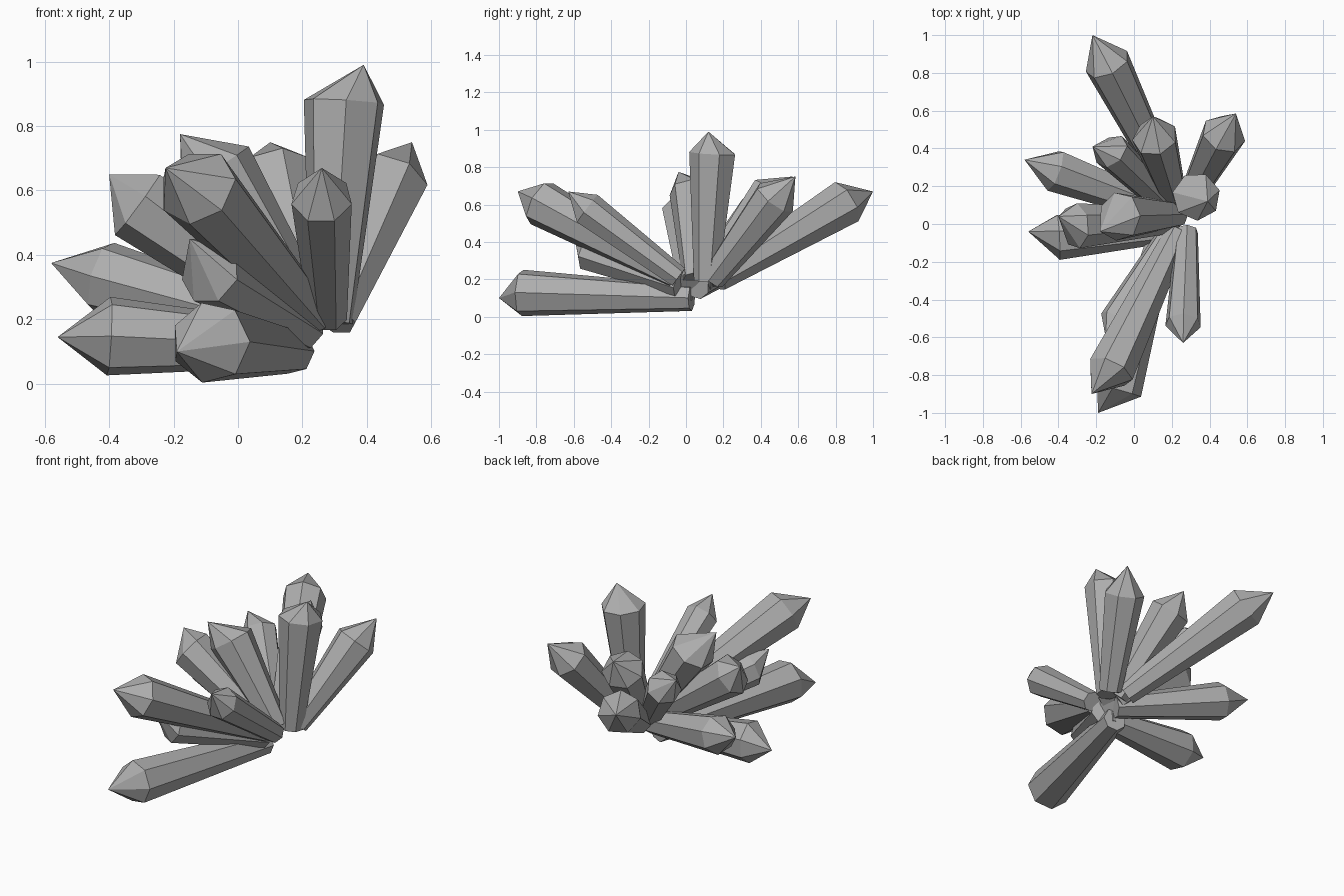
import bpy
import math
from mathutils import Vector

if "Cube" in bpy.data.objects:
    bpy.data.objects.remove(bpy.data.objects["Cube"])

SIDES = 7

stone = bpy.data.materials.new("dark_stone")
stone.diffuse_color = (.42, .42, .42, 1)
stone.use_nodes = True
stone.node_tree.nodes["Principled BSDF"].inputs["Base Color"].default_value = stone.diffuse_color


def crystal(name, base, shoulder, tip, radius, base_radius=0.068, turn=0.0):
    """Seven-sided shaft flaring from base to shoulder, closed by an off-centre point."""
    base, shoulder, tip = Vector(base), Vector(shoulder), Vector(tip)
    axis = (shoulder - base).normalized()
    up = Vector((0, 0, 1))
    u = (up - axis * up.dot(axis)).normalized()
    v = axis.cross(u)
    verts = []
    for centre, r in ((base, base_radius), (shoulder, radius)):
        for i in range(SIDES):
            a = 2 * math.pi * (i + turn) / SIDES
            verts.append(centre + r * (math.cos(a) * u + math.sin(a) * v))
    verts.append(tip)
    n = SIDES
    faces = [tuple(reversed(range(n)))]
    for i in range(n):
        j = (i + 1) % n
        faces.append((i, j, n + j, n + i))
        faces.append((n + i, n + j, 2 * n))
    mesh = bpy.data.meshes.new(name)
    mesh.from_pydata(verts, [], faces)
    mesh.materials.append(stone)
    obj = bpy.data.objects.new(name, mesh)
    bpy.context.collection.objects.link(obj)
    return obj


# Upright and rear crystals
crystal("upright_crystal", (.29, .11, .19), (.33, .145, .875), (.39, .12, .99), .128)
crystal("back_long_crystal", (.20, .17, .20), (-.14, .85, .61), (-.22, 1.0, .67), .125)
crystal("back_right_crystal", (.30, .14, .20), (.475, .475, .635), (.54, .585, .75), .12)
crystal("back_middle_crystal", (.22, .11, .20), (.11, .46, .655), (.10, .57, .75), .122)
crystal("back_small_crystal", (.20, .08, .19), (-.12, .385, .58), (-.22, .41, .66), .10)

# Front crystals
crystal("front_right_crystal", (.28, -.04, .21), (.26, -.53, .575), (.26, -.63, .67), .096, .06)
crystal("front_large_crystal", (.23, -.05, .21), (-.125, -.78, .61), (-.225, -.90, .67), .128, turn=.5)
crystal("front_hidden_crystal", (.21, -.03, .17), (-.085, -.52, .345), (-.15, -.60, .45), .102)
crystal("front_low_crystal", (.17, .03, .10), (-.085, -.88, .128), (-.19, -1.0, .10), .127, .07, turn=.27)

# Left crystals
crystal("left_low_crystal", (.19, -.03, .12), (-.40, -.065, .148), (-.56, -.04, .145), .125, turn=.25)
crystal("left_back_crystal", (.20, .06, .16), (-.42, .285, .33), (-.58, .34, .375), .115, turn=.3)
crystal("left_high_crystal", (.21, .02, .18), (-.31, -.01, .56), (-.40, .04, .65), .122, turn=.5)
crystal("left_steep_crystal", (.23, .05, .20), (-.075, .04, .665), (-.18, -.04, .775), .13)
